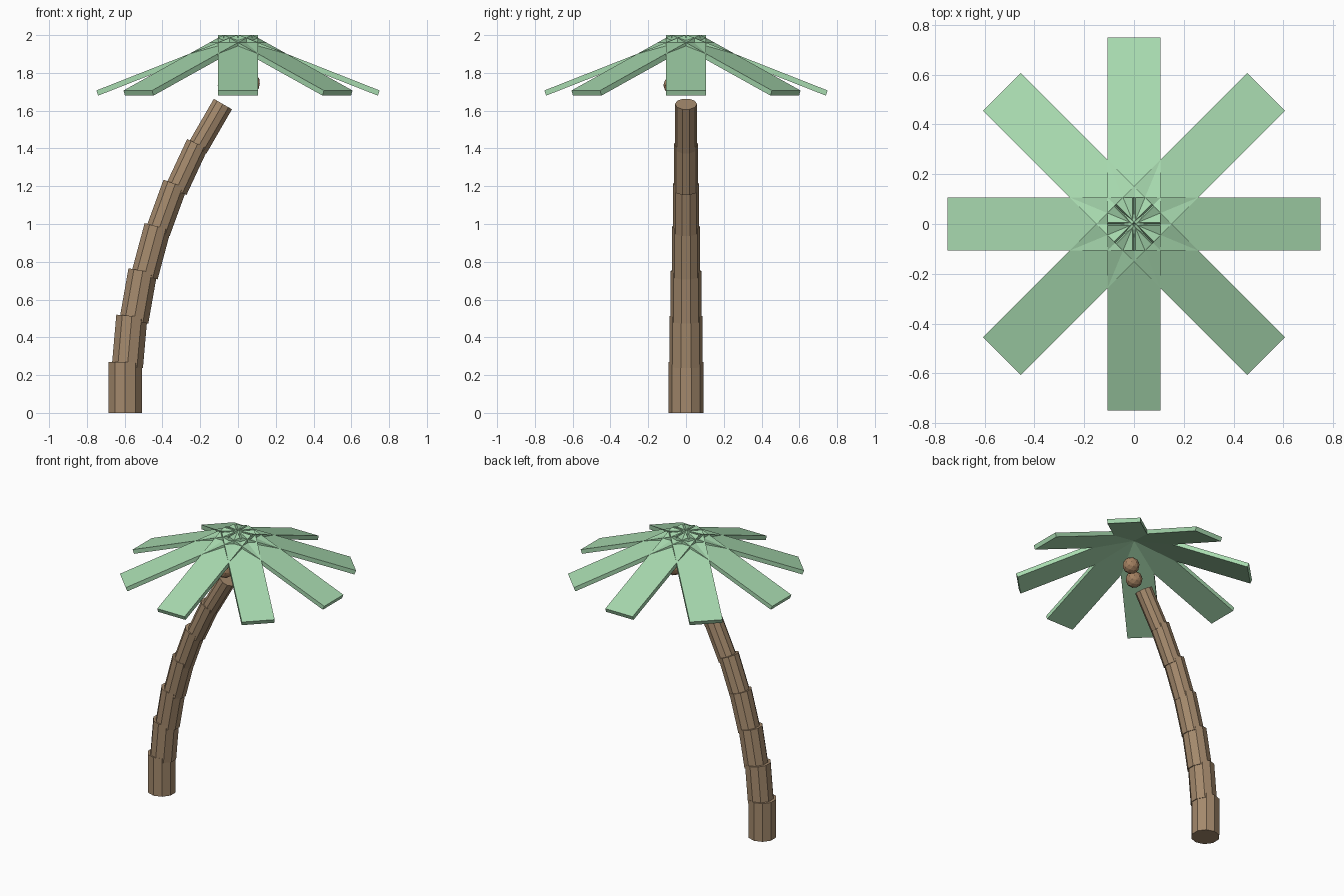
import bpy
from math import radians, sin, cos, pi
from mathutils import Matrix, Vector

if "Cube" in bpy.data.objects:
    bpy.data.objects.remove(bpy.data.objects["Cube"])


def material(name, color):
    m = bpy.data.materials.new(name)
    m.diffuse_color = color
    m.use_nodes = True
    m.node_tree.nodes["Principled BSDF"].inputs["Base Color"].default_value = m.diffuse_color
    return m


BARK = material("bark", (0.37, 0.25, 0.15, 1))
LEAF = material("leaf", (0.39, 0.70, 0.43, 1))
NUT = material("nut", (0.37, 0.22, 0.12, 1))


def finish(name, mat):
    ob = bpy.context.object
    ob.name = name
    ob.data.materials.append(mat)
    return ob


# Trunk: seven overlapping ten-sided rings, leaning 5 degrees more each time
LENGTH = 0.27
tops = [(-0.597, 0.27), (-0.562, 0.513), (-0.504, 0.752), (-0.425, 0.986),
        (-0.332, 1.212), (-0.214, 1.424), (-0.08, 1.635)]
for i, (x, z) in enumerate(tops):
    tilt = radians(5 * i)
    radius = 0.0925 - 0.0057 * i
    bpy.ops.mesh.primitive_cylinder_add(
        vertices=10, radius=radius, depth=LENGTH,
        location=(x - sin(tilt) * LENGTH / 2, 0, z - cos(tilt) * LENGTH / 2),
        rotation=(0, tilt, 0))
    finish(f"trunk_segment_{i + 1}", BARK)

# Fronds: eight flat slabs drooping from the crown
SLAB, WIDTH, THICK, DROOP = 0.80, 0.214, 0.029, radians(21.5)
inner = Vector((0.006, 0, 2.0))
for i in range(8):
    bpy.ops.mesh.primitive_cube_add(size=1)
    frond = finish(f"frond_{i + 1}", LEAF)
    # top inner edge sits at the crown point, slab hangs outward and down
    frond.data.transform(Matrix.Translation((0.5, 0, -0.5)))
    frond.data.transform(Matrix.Diagonal((SLAB, WIDTH, THICK, 1)))
    frond.data.transform(Matrix.Translation(inner) @ Matrix.Rotation(DROOP, 4, 'Y'))
    frond.rotation_euler.z = i * pi / 4

# Coconuts under the crown
for i, pos in enumerate([(0.063, 0.046, 1.745), (-0.055, -0.065, 1.735)]):
    bpy.ops.mesh.primitive_ico_sphere_add(subdivisions=2, radius=0.055, location=pos)
    finish(f"coconut_{i + 1}", NUT)
